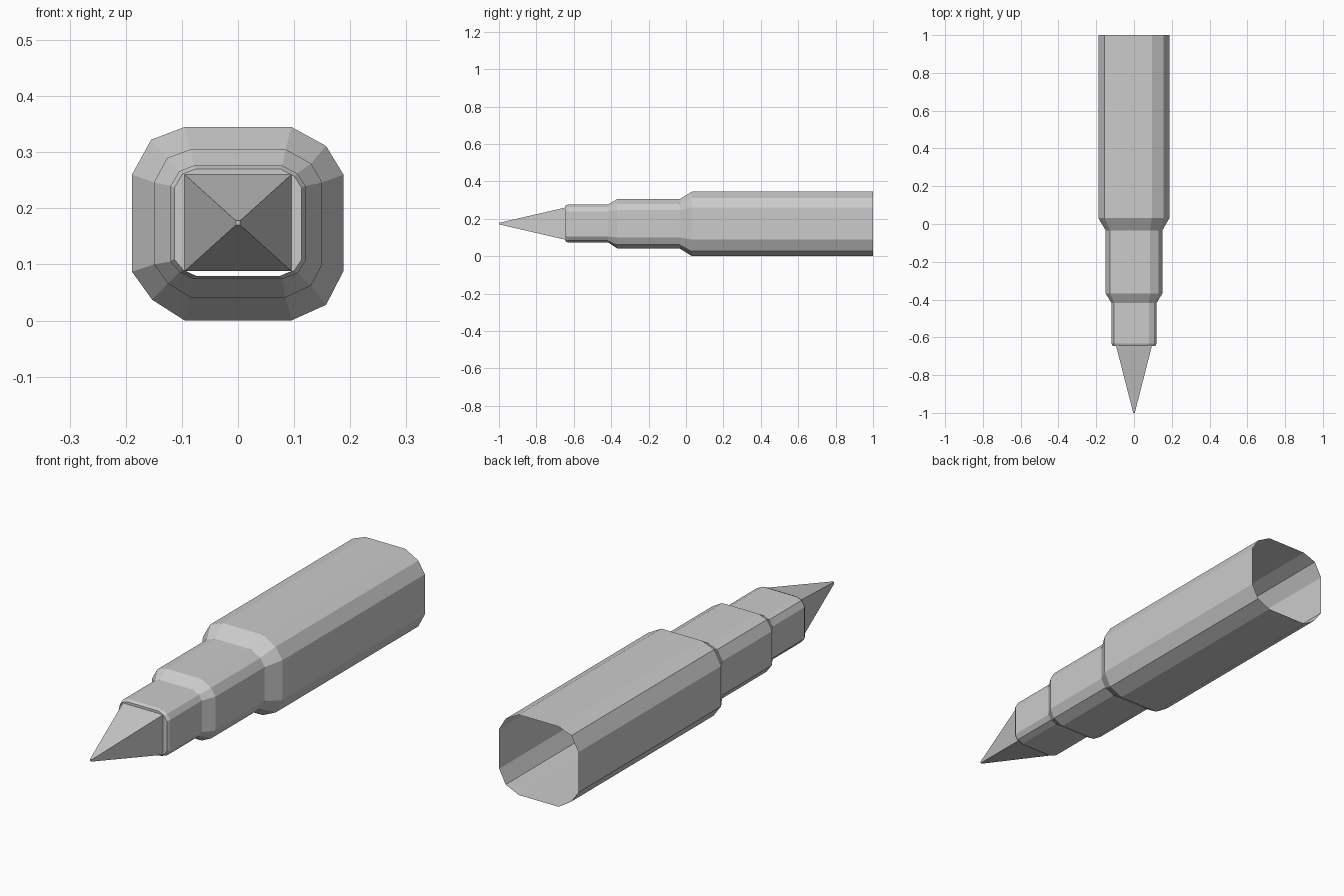
import bpy

if "Cube" in bpy.data.objects:
    bpy.data.objects.remove(bpy.data.objects["Cube"])

MID_Z = 0.174


def make_object(name, verts, faces):
    mesh = bpy.data.meshes.new(name)
    mesh.from_pydata(verts, [], faces)
    mesh.update()
    obj = bpy.data.objects.new(name, mesh)
    bpy.context.collection.objects.link(obj)
    return obj


def bridge(a, b, n):
    return [(a + i, a + (i + 1) % n, b + (i + 1) % n, b + i) for i in range(n)]


# Barrel: the slightly uneven twelve-sided section, clockwise from top left
outer = [(-.095, .345), (.095, .345), (.157, .311), (.188, .26),
         (.188, .088), (.157, .028), (.095, 0), (-.095, 0),
         (-.153, .037), (-.189, .087), (-.189, .26), (-.155, .322)]
middle = [(-.085, .305), (.085, .305), (.13, .28), (.15, .246),
          (.15, .1), (.13, .062), (.085, .041), (-.085, .041),
          (-.125, .066), (-.15, .1), (-.15, .246), (-.126, .29)]
front = [(-.079, .276), (.079, .276), (.106, .262), (.12, .24),
         (.12, .105), (.106, .084), (.079, .074), (-.079, .074),
         (-.104, .086), (-.12, .105), (-.12, .24), (-.105, .266)]
lip = [(x * 0.945, MID_Z + (z - MID_Z) * 0.945) for x, z in front]

stations = [(1, outer), (.032, outer), (-.034, middle), (-.368, middle),
            (-.417, front), (-.632, front), (-.645, lip)]
verts = [(x, y, z) for y, section in stations for x, z in section]
faces = []
for s in range(len(stations) - 1):
    faces += bridge(s * 12, (s + 1) * 12, 12)

# Front shoulder: joins the lip to the square base of the point, open below
base = len(verts)
corners = [(-.095, .26), (.095, .26), (.095, .088), (-.095, .088)]
verts += [(x, -.645, z) for x, z in corners]
ring = base - 12
owner = [0, 1, 1, 1, 2, 2, 2, 3, 3, 3, 0, 0]
for i in range(12):
    j = (i + 1) % 12
    if i == 6:
        continue
    face = [ring + i, ring + j, base + owner[j]]
    if owner[i] != owner[j]:
        face.append(base + owner[i])
    faces.append(face)
make_object("barrel", verts, faces)

# Point: four-sided spike with a tiny blunt end
tip = 0.004
point_verts = [(x, -.645, z) for x, z in corners]
point_verts += [(sx * tip, -1, MID_Z + sz * tip)
                for sx, sz in ((-1, 1), (1, 1), (1, -1), (-1, -1))]
make_object("point", point_verts, bridge(0, 4, 4) + [(4, 5, 6, 7)])
